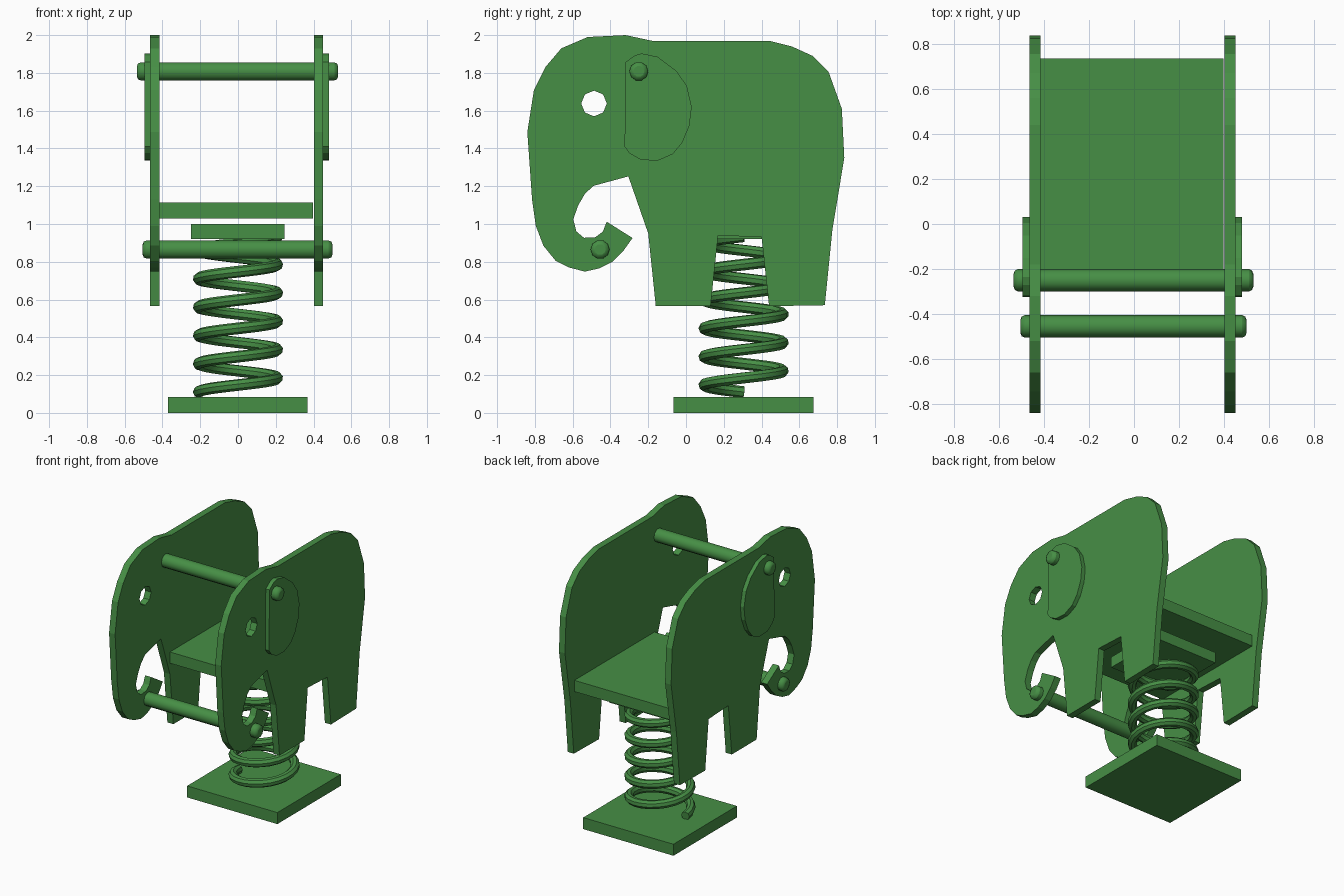
import bpy, math
from mathutils import Matrix

if "Cube" in bpy.data.objects:
    bpy.data.objects.remove(bpy.data.objects["Cube"])

# One green paint for everything
green = bpy.data.materials.new("green_paint")
green.use_nodes = True
GREEN = (0.062, 0.275, 0.06, 1)
green.diffuse_color = GREEN
green.node_tree.nodes["Principled BSDF"].inputs["Base Color"].default_value = GREEN

# Local x, y, z become world y, z, x
SIDE = Matrix(((0, 0, 1, 0), (1, 0, 0, 0), (0, 1, 0, 0), (0, 0, 0, 1)))


def finish(obj, name, smooth=False):
    """Name, paint and shade the object, turning curves into meshes."""
    bpy.ops.object.select_all(action='DESELECT')
    obj.select_set(True)
    bpy.context.view_layer.objects.active = obj
    if obj.type == 'CURVE':
        bpy.ops.object.convert(target='MESH')
        obj = bpy.context.object
    obj.name = name
    obj.data.materials.clear()
    obj.data.materials.append(green)
    if smooth:
        bpy.ops.object.shade_smooth_by_angle(angle=math.radians(40))
    else:
        obj.data.shade_flat()
    return obj


def curve_object(name, dims, paths, cyclic):
    curve = bpy.data.curves.new(name, 'CURVE')
    curve.dimensions = dims
    for path in paths:
        spline = curve.splines.new('POLY')
        spline.points.add(len(path) - 1)
        for point, co in zip(spline.points, path):
            point.co = (co[0], co[1], co[2] if len(co) > 2 else 0, 1)
        spline.use_cyclic_u = cyclic
    obj = bpy.data.objects.new(name, curve)
    bpy.context.collection.objects.link(obj)
    return obj


def plate(name, outlines, x0, x1):
    """Flat (y, z) profile, with holes, cut from board between x0 and x1."""
    obj = curve_object(name, '2D', outlines, True)
    obj.data.fill_mode = 'BOTH'
    obj.data.extrude = (x1 - x0) / 2
    obj.matrix_world = Matrix.Translation(((x0 + x1) / 2, 0, 0)) @ SIDE
    return finish(obj, name)


def box(name, x0, x1, y0, y1, z0, z1):
    bpy.ops.mesh.primitive_cube_add(
        size=1, location=((x0 + x1) / 2, (y0 + y1) / 2, (z0 + z1) / 2))
    obj = bpy.context.object
    obj.scale = (x1 - x0, y1 - y0, z1 - z0)
    return finish(obj, name)


def bar(name, x0, x1, y, z, radius):
    """Crossbar with rounded ends."""
    bpy.ops.mesh.primitive_cylinder_add(
        vertices=10, radius=radius, depth=x1 - x0,
        location=((x0 + x1) / 2, y, z), rotation=(0, math.pi / 2, 0))
    obj = finish(bpy.context.object, name, True)
    bevel = obj.modifiers.new("rounded_ends", 'BEVEL')
    bevel.width = 0.02
    bevel.segments = 2
    bevel.limit_method = 'ANGLE'
    bevel.angle_limit = math.radians(60)
    return obj


# Elephant side boards: back, legs, mouth, trunk, forehead
body = [
    (-0.52, 1.99), (-0.32, 2.0), (-0.18, 1.97), (0.44, 1.97), (0.56, 1.94),
    (0.67, 1.89), (0.755, 1.805), (0.825, 1.61), (0.838, 1.35), (0.775, 0.97),
    (0.735, 0.57), (0.44, 0.565), (0.40, 0.93), (0.17, 0.94), (0.13, 0.565),
    (-0.16, 0.565), (-0.20, 0.95), (-0.305, 1.252), (-0.49, 1.202),
    (-0.535, 1.16), (-0.57, 1.10), (-0.597, 1.025), (-0.58, 0.96),
    (-0.54, 0.927), (-0.48, 0.93), (-0.44, 0.96), (-0.42, 1.012),
    (-0.283, 0.926), (-0.33, 0.86), (-0.39, 0.80), (-0.46, 0.765),
    (-0.535, 0.748), (-0.62, 0.77), (-0.69, 0.805), (-0.755, 0.885),
    (-0.795, 0.99), (-0.815, 1.13), (-0.84, 1.487), (-0.805, 1.71),
    (-0.745, 1.83), (-0.66, 1.93)]
eye = [(-0.487 + 0.068 * math.cos(k * math.pi / 4),
        1.638 + 0.068 * math.sin(k * math.pi / 4)) for k in range(8)]
ear = [
    (-0.325, 1.41), (-0.30, 1.375), (-0.24, 1.34), (-0.15, 1.335),
    (-0.07, 1.37), (-0.02, 1.43), (0.018, 1.52), (0.03, 1.62), (0.005, 1.73),
    (-0.05, 1.81), (-0.15, 1.885), (-0.235, 1.903), (-0.27, 1.893),
    (-0.32, 1.857)]
plate("right_side_board", [body, eye], -0.465, -0.416)
plate("left_side_board", [body, eye], 0.402, 0.451)
plate("right_ear", [ear], -0.495, -0.465)
plate("left_ear", [ear], 0.451, 0.481)

# Hand and foot bars
bar("hand_bar", -0.535, 0.53, -0.25, 1.808, 0.05)
bar("foot_bar", -0.505, 0.50, -0.455, 0.865, 0.05)

# Seat, spring mount and ground plate
box("seat", -0.42, 0.397, -0.2, 0.735, 1.03, 1.113)
box("spring_mount", -0.25, 0.245, 0.055, 0.55, 0.92, 1.0)
box("base_plate", -0.37, 0.367, -0.065, 0.675, 0, 0.085)

# Coil spring
STEPS, TURNS, PITCH, RADIUS = 24, 5.5, 0.15, 0.208
helix = []
for i in range(int(STEPS * TURNS) + 1):
    t = i / STEPS
    a = math.pi + 2 * math.pi * t
    helix.append((RADIUS * math.cos(a), 0.305 + RADIUS * math.sin(a),
                  0.11 + PITCH * t))
coil = curve_object("spring", '3D', [helix], False)
coil.data.bevel_depth = 0.031
coil.data.bevel_resolution = 2
coil.data.use_fill_caps = True
finish(coil, "spring", True)
